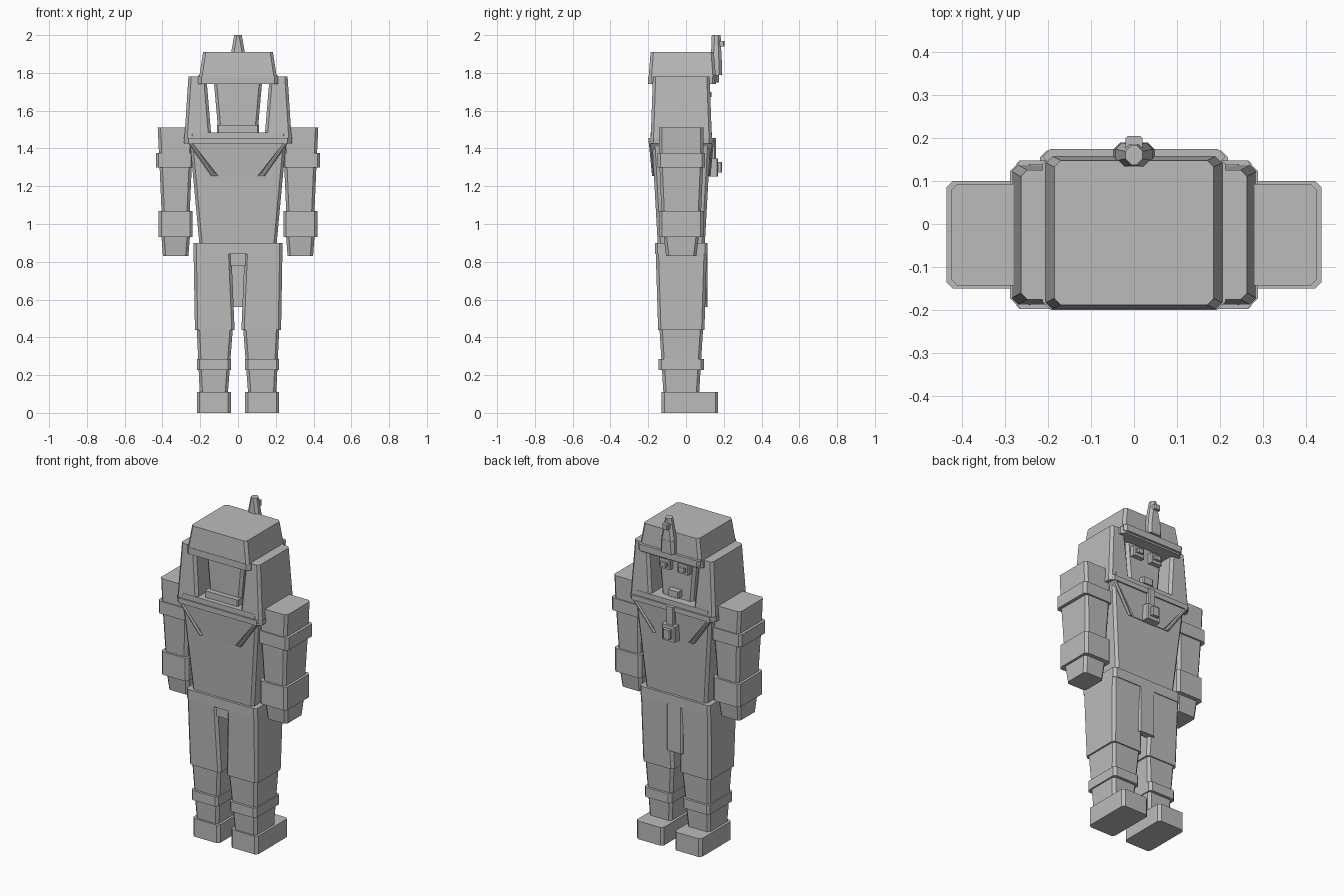
import bpy

cube = bpy.data.objects.get("Cube")
if cube:
    bpy.data.objects.remove(cube, do_unlink=True)

shade = .5
grey = bpy.data.materials.new("plain_grey")
grey.use_nodes = True
grey.diffuse_color = (shade, shade, shade, 1)
grey.node_tree.nodes["Principled BSDF"].inputs["Base Color"].default_value = grey.diffuse_color

# Shared heights and centre lines
ankle, knee, waist, belt_top = .11, .44, .84, .9
wrist, forearm_base, elbow, shoulder = .93, 1.07, 1.3, 1.51
bib_base, neck, brow, hat_top = 1.255, 1.44, 1.78, 1.91
leg, arm, hood = .128, .33, .212
body_y, head_y = -.025, -.02


def cut_corner_ring(x, y, z, width, depth, cut):
    """Rectangle with its four corners cut off, counter-clockwise."""
    w, d = width / 2, depth / 2
    ring = []
    for sx, sy in ((1, -1), (1, 1), (-1, 1), (-1, -1)):
        ends = [(x + sx * (w - cut), y + sy * d, z), (x + sx * w, y + sy * (d - cut), z)]
        ring += ends if sx * sy < 0 else ends[::-1]
    return ring


def block(name, bottom, top, width, depth, x=0, y=body_y, widen=0, deepen=0, lean=0, cut=.015):
    """Cut-corner block that may taper or lean upwards; off-centre blocks are mirrored."""
    verts = cut_corner_ring(x, y, bottom, width, depth, cut)
    n = len(verts)
    verts += cut_corner_ring(x + lean, y, top, width + widen, depth + deepen, cut)
    faces = [list(reversed(range(n))), list(range(n, n + n))]
    for i in range(n):
        j = (i + 1) % n
        faces.append([i, j, j + n, i + n])
    mesh = bpy.data.meshes.new(name)
    mesh.from_pydata(verts, [], faces)
    mesh.materials.append(grey)
    obj = bpy.data.objects.new(name, mesh)
    bpy.context.collection.objects.link(obj)
    if x:
        obj.modifiers.new("other_side", 'MIRROR')


def detail(name, middle, height, width, depth, y, x=0):
    """Small straight box placed by its middle height."""
    block(name, middle - height / 2, middle + height / 2, width, depth, x=x, y=y, cut=.006)


# Legs
block("foot", 0, ankle, width=.18, depth=.3, x=leg, y=.02)
block("shin", ankle, knee, width=.15, depth=.19, x=leg, widen=.04, deepen=.04, lean=-.005)
block("shin_band", .227, .285, width=.18, depth=.24, x=leg)
block("thigh", knee, waist, width=.21, depth=.245, x=.123, widen=-.01, deepen=.025, lean=.012)

# Hips, belt and hanging flap
block("hips", .78, waist, width=.4, depth=.25)
block("belt", waist, belt_top, width=.47, depth=.28)
block("flap", .56, waist, width=.11, depth=.04, y=.095, cut=.01)

# Torso with sloping bib armour showing on both faces
block("torso", belt_top, neck, width=.41, depth=.25, widen=.1, deepen=.06)
block("bib", bib_base, neck, width=.24, depth=.3, widen=.29, deepen=.03)
block("bib_edge", bib_base, neck, width=.025, depth=.31, x=.13, lean=.13, deepen=.035, cut=.008)
block("collar", neck - .015, neck + .015, width=.57, depth=.345, widen=.005, cut=.025)
block("sill", neck, neck + .045, width=.53, depth=.325, widen=-.01, cut=.02)

# Chest clasp and the strap above it
detail("clasp", 1.3, height=.095, width=.09, depth=.07, y=.135)
detail("clasp_stud", 1.3, height=.055, width=.05, depth=.03, y=.175)
detail("clasp_strap", 1.4, height=.11, width=.05, depth=.055, y=.13)

# Arms
block("upper_arm", elbow, shoulder, width=.17, depth=.235, x=arm, widen=.02)
block("arm_band", elbow, elbow + .075, width=.2, depth=.25, x=arm + .005)
block("forearm", forearm_base, elbow, width=.15, depth=.21, x=arm, widen=.02, deepen=.02)
block("cuff", wrist, forearm_base, width=.18, depth=.235, x=arm)
block("hand", wrist - .1, wrist, width=.135, depth=.16, x=arm, widen=.015, deepen=.025)

# Head, open at the sides, between the hood pillars
block("hood_side", neck, brow, width=.145, depth=.325, x=hood, widen=-.05, deepen=-.025, lean=.003)
block("head", neck, brow, width=.2, depth=.22, y=head_y, widen=.06)
block("front_chin", neck, 1.525, width=.22, depth=.06, y=-.13, cut=.006)
detail("mouth", 1.52, height=.04, width=.07, depth=.05, y=.1)
detail("eye_frame", 1.685, height=.06, width=.075, depth=.04, x=.062, y=.1)
detail("eye", 1.685, height=.025, width=.045, depth=.04, x=.062, y=.115)

# Hat with its brim and back visor
block("brim", brow - .04, brow, width=.425, depth=.36, y=head_y, cut=.02)
block("back_visor", brow - .03, brow + .01, width=.41, depth=.035, y=.156, widen=.01)
block("hat", brow, hat_top, width=.41, depth=.355, y=head_y, widen=-.04, deepen=-.02)

# Crest standing behind the hat
block("crest", brow + .01, 1.87, width=.094, depth=.057, y=.161, widen=-.008)
block("crest_tip", 1.87, 2, width=.086, depth=.057, y=.16, widen=-.046, deepen=-.01)
detail("crest_stud", 1.955, height=.03, width=.04, depth=.035, y=.187)
